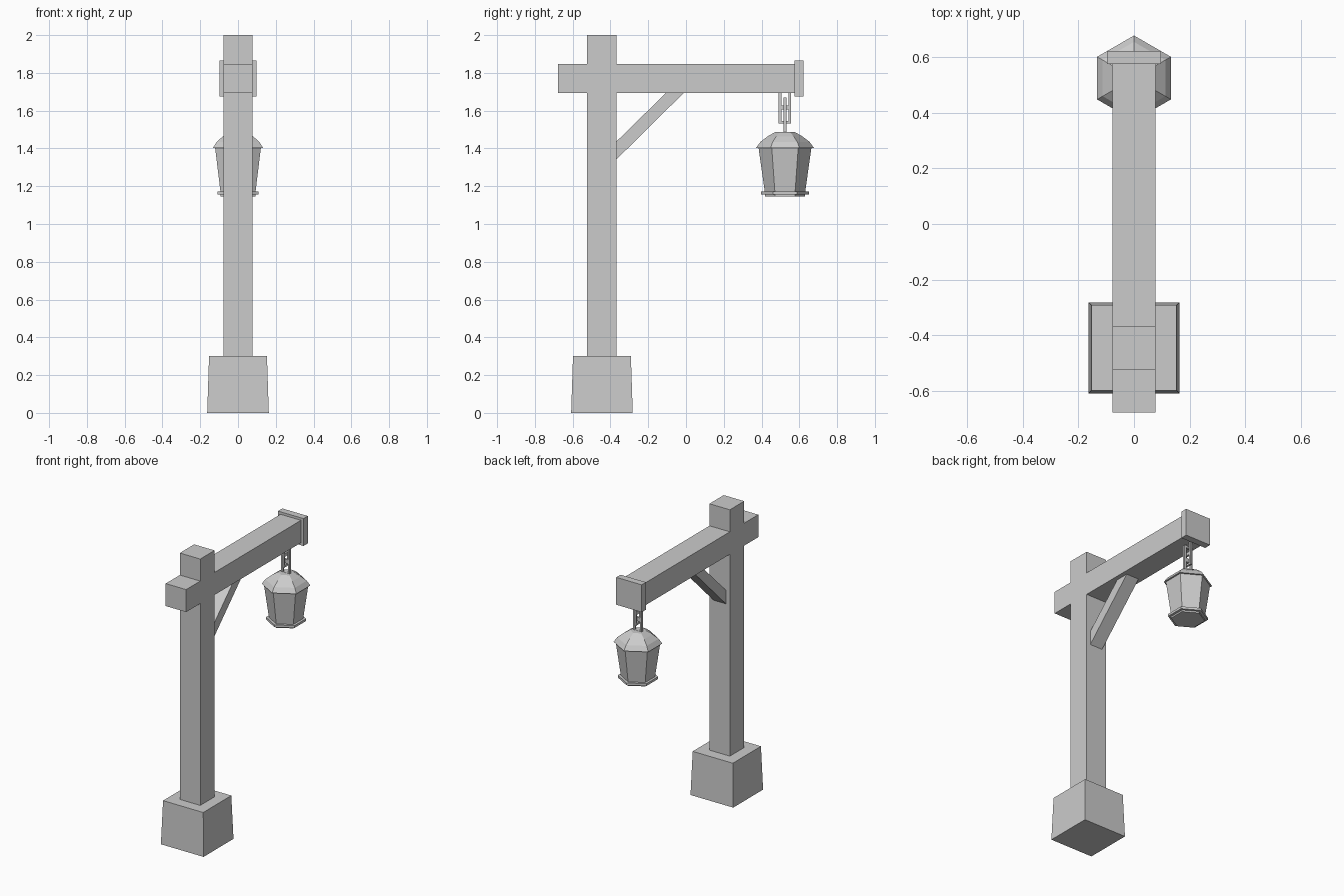
import bpy, bmesh, math
from mathutils import Vector

if "Cube" in bpy.data.objects:
    bpy.data.objects.remove(bpy.data.objects["Cube"])

POST_Y, LAMP_Y = -0.445, 0.524


def finish(name, bm):
    bmesh.ops.recalc_face_normals(bm, faces=bm.faces)
    me = bpy.data.meshes.new(name)
    bm.to_mesh(me)
    bm.free()
    ob = bpy.data.objects.new(name, me)
    bpy.context.collection.objects.link(ob)
    return ob


def add_box(bm, lo, hi):
    lo, hi = Vector(lo), Vector(hi)
    vs = bmesh.ops.create_cube(bm, size=1)["verts"]
    for v in vs:
        v.co = (lo + hi) / 2 + v.co * (hi - lo)
    return vs


def box(name, lo, hi, taper=1.0):
    """Box whose top face is scaled about its centre by taper."""
    bm = bmesh.new()
    vs = add_box(bm, lo, hi)
    mid = (Vector(lo) + Vector(hi)) / 2
    for v in vs:
        if v.co.z > mid.z:
            v.co.x = mid.x + (v.co.x - mid.x) * taper
            v.co.y = mid.y + (v.co.y - mid.y) * taper
    return finish(name, bm)


def extrude_yz(name, profile, half):
    """Side profile in (y, z) extruded across x."""
    bm = bmesh.new()
    face = bm.faces.new([bm.verts.new((-half, y, z)) for y, z in profile])
    ext = bmesh.ops.extrude_face_region(bm, geom=[face])["geom"]
    for v in ext:
        if isinstance(v, bmesh.types.BMVert):
            v.co.x = half
    return finish(name, bm)


def hex_stack(name, rings):
    """Six-sided lathe through (radius, z) rings, corners pointing along y."""
    bm = bmesh.new()
    loops = []
    for r, z in rings:
        angles = [math.radians(90 + 60 * i) for i in range(6)]
        loops.append([bm.verts.new((r * math.cos(a), LAMP_Y + r * math.sin(a), z)) for a in angles])
    for a, b in zip(loops, loops[1:]):
        for i in range(6):
            j = (i + 1) % 6
            bm.faces.new((a[i], a[j], b[j], b[i]))
    bm.faces.new(loops[0])
    bm.faces.new(loops[-1])
    return finish(name, bm)


def link(name, z0, z1, along_y, half=0.033, bar=0.007):
    """Rectangular chain link made of four bars."""
    bm = bmesh.new()
    t = 2 * bar
    for u0, u1, a, b in ((-half, -half + t, z0, z1), (half - t, half, z0, z1),
                         (-half + t, half - t, z0, z0 + t), (-half + t, half - t, z1 - t, z1)):
        if along_y:
            add_box(bm, (-bar, LAMP_Y + u0, a), (bar, LAMP_Y + u1, b))
        else:
            add_box(bm, (u0, LAMP_Y - bar, a), (u1, LAMP_Y + bar, b))
    return finish(name, bm)


# Tapered stone foot
box("stone_base", (-0.163, POST_Y - 0.163, 0), (0.163, POST_Y + 0.163, 0.30), 0.94)

# Post and crossing beam, flush at the joint
p0, p1 = POST_Y - 0.078, POST_Y + 0.078
b0, b1 = 1.693, 1.848
extrude_yz("post_and_beam", [
    (p0, 0.28), (p1, 0.28), (p1, b0), (0.58, b0), (0.58, b1), (p1, b1),
    (p1, 2.0), (p0, 2.0), (p0, b1), (-0.677, b1), (-0.677, b0), (p0, b0)], 0.078)
box("beam_end_cap", (-0.097, 0.575, 1.676), (0.097, 0.622, 1.865))

# Diagonal brace
extrude_yz("brace", [(p1, 1.343), (p1, 1.438), (-0.107, b0), (-0.013, b0)], 0.048)

# Chain of alternating links
for i, (z0, z1) in enumerate([(1.613, 1.72), (1.567, 1.67), (1.532, 1.619), (1.475, 1.568)]):
    link(f"chain_link_{i + 1}", z0, z1, i % 2 == 0)

# Hexagonal lantern
hex_stack("lantern_roof", [(0.14, 1.403), (0.153, 1.403), (0.13, 1.435), (0.092, 1.464), (0.05, 1.488)])
hex_stack("lantern_body", [(0.107, 1.146), (0.107, 1.17), (0.14, 1.404)])
hex_stack("lantern_rim", [(0.126, 1.157), (0.126, 1.173)])
